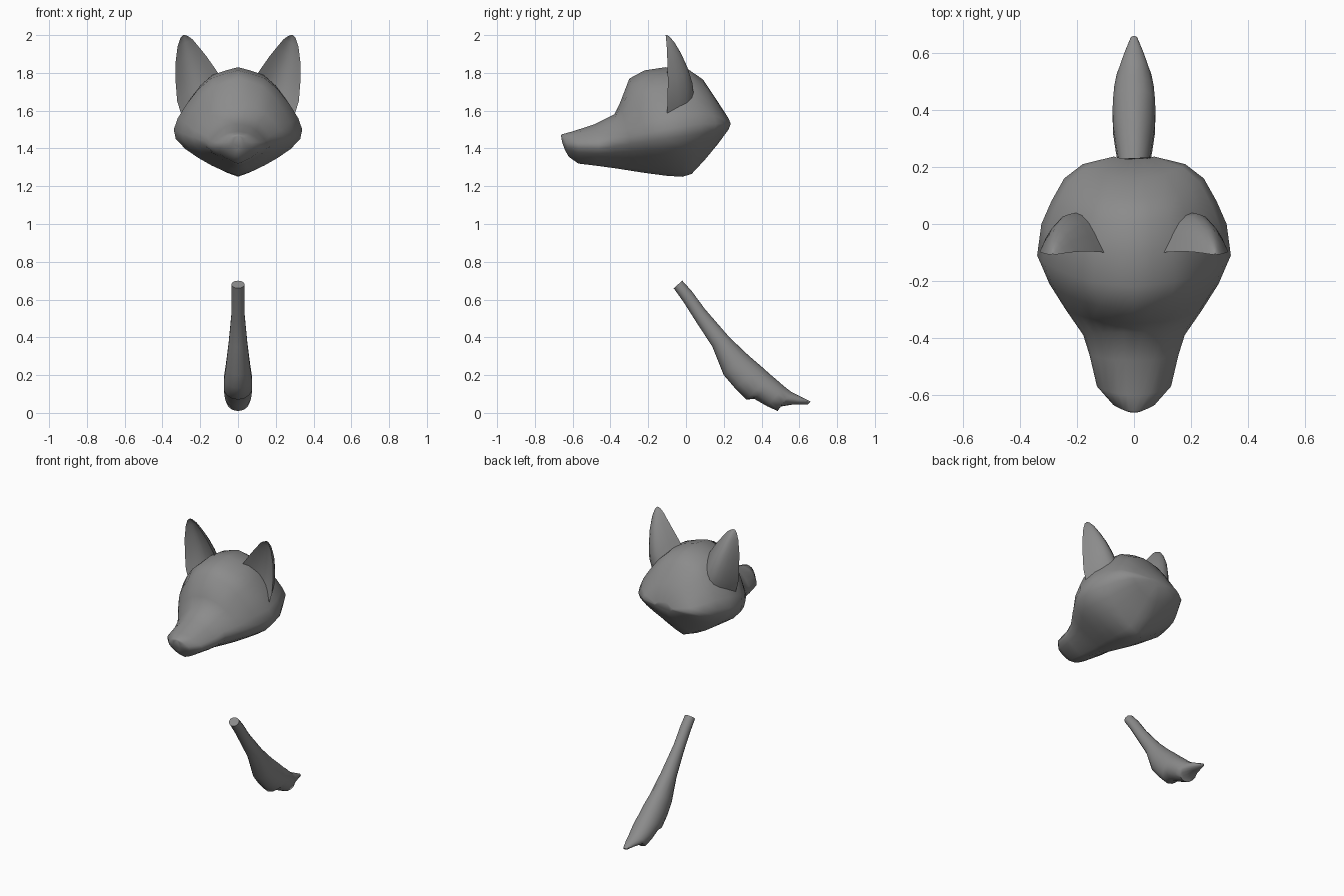
import bpy, bmesh, math
from mathutils import Vector

grey = bpy.data.materials.new("dark_grey")
grey.diffuse_color = (.26, .26, .26, 1)


def loft(name, rings, angle=50):
    # Skin closed rings of equal length and cap both ends
    bm = bmesh.new()
    rows = [[bm.verts.new(p) for p in r] for r in rings]
    n = len(rows[0])
    for a, b in zip(rows, rows[1:]):
        for i in range(n):
            j = (i + 1) % n
            bm.faces.new((a[i], a[j], b[j], b[i]))
    bm.faces.new(rows[0])
    bm.faces.new(rows[-1])
    bmesh.ops.remove_doubles(bm, verts=bm.verts, dist=0.0005)
    bmesh.ops.recalc_face_normals(bm, faces=bm.faces)
    me = bpy.data.meshes.new(name)
    bm.to_mesh(me)
    bm.free()
    me.materials.append(grey)
    ob = bpy.data.objects.new(name, me)
    bpy.context.collection.objects.link(ob)
    bpy.ops.object.select_all(action='DESELECT')
    ob.select_set(True)
    bpy.context.view_layer.objects.active = ob
    bpy.ops.object.shade_smooth_by_angle(angle=math.radians(angle))
    return ob


# Head: half section from crown to chin, scaled along the stations
half = [(0, 1), (.2, .945), (.42, .865), (.62, .68), (.8, .43), (.94, .19), (1, 0),
        (.97, -.2), (.82, -.42), (.62, -.61), (.42, -.77), (.2, -.91), (0, -1)]
section = half + [(-u, v) for u, v in half[-2:0:-1]]
# top y, top z, side y, side z, half width, bottom y, bottom z
stations = [
    (-.662, 1.47, -.655, 1.43, .03, -.64, 1.39),
    (-.657, 1.475, -.63, 1.42, .077, -.62, 1.355),
    (-.60, 1.49, -.57, 1.42, .13, -.57, 1.32),
    (-.48, 1.53, -.46, 1.42, .156, -.47, 1.308),
    (-.38, 1.58, -.39, 1.44, .178, -.36, 1.293),
    (-.35, 1.64, -.30, 1.46, .24, -.28, 1.28),
    (-.30, 1.77, -.21, 1.48, .297, -.20, 1.268),
    (-.22, 1.813, -.11, 1.50, .34, -.10, 1.255),
    (-.11, 1.83, 0, 1.52, .325, -.02, 1.25),
    (.01, 1.82, .08, 1.53, .29, .03, 1.265),
    (.09, 1.765, .16, 1.53, .245, .10, 1.34),
    (.16, 1.66, .21, 1.53, .18, .17, 1.425),
    (.225, 1.56, .237, 1.53, .07, .225, 1.50)]


def head_ring(yt, zt, ys, zs, w, yb, zb):
    ring = []
    for u, v in section:
        y, z = (yt, zt) if v > 0 else (yb, zb)
        k = abs(v)
        ring.append((u * w, ys + (y - ys) * k, zs + (z - zs) * k))
    return ring


loft("head", [head_ring(*s) for s in stations], 85)

# Ears: inner edge x z, outer edge x z, depth of the rounded back, front y
ear_rows = [
    (.10, 1.79, .30, 1.58, .14, -.10),
    (.13, 1.835, .322, 1.65, .133, -.098),
    (.165, 1.885, .33, 1.75, .108, -.096),
    (.205, 1.935, .331, 1.85, .077, -.098),
    (.24, 1.977, .32, 1.94, .043, -.102),
    (.265, 1.995, .305, 1.985, .02, -.106),
    (.28, 2.0, .29, 2.0, .008, -.108)]


def ear_ring(x0, z0, x1, z1, d, yf, side):
    n = 8
    pts = []
    for i in range(n + 1):
        t = i / n
        pts.append((t, d * math.sin(math.pi * t) ** .85 if 0 < i < n else 0))
    for i in range(n - 1, 0, -1):
        t = i / n
        pts.append((t, d * .4 * math.sin(math.pi * t)))
    return [(side * (x0 + (x1 - x0) * t), yf + y, z0 + (z1 - z0) * t) for t, y in pts]


for side, label in ((1, "left_ear"), (-1, "right_ear")):
    loft(label, [ear_ring(*r, side) for r in ear_rows])

# Tail: upper y z, lower y z, half width
tail_rows = [
    (-.02, .70, -.065, .66, .035),
    (.03, .645, -.015, .59, .035),
    (.10, .55, .055, .48, .036),
    (.23, .40, .14, .35, .05),
    (.33, .305, .20, .20, .065),
    (.40, .245, .26, .13, .075),
    (.45, .20, .32, .07, .077),
    (.48, .175, .36, .075, .076),
    (.52, .14, .43, .035, .071),
    (.555, .113, .485, .01, .062),
    (.575, .102, .497, .033, .055),
    (.62, .08, .57, .045, .035),
    (.66, .06, .645, .045, .012)]


def tail_ring(y0, z0, y1, z1, w):
    a, b = Vector((0, y0, z0)), Vector((0, y1, z1))
    ring = []
    for i in range(14):
        t = math.tau * i / 14
        p = (a + b) / 2 + (a - b) / 2 * math.cos(t)
        p.x = w * math.sin(t)
        ring.append(p)
    return ring


loft("tail", [tail_ring(*r) for r in tail_rows], 70)
